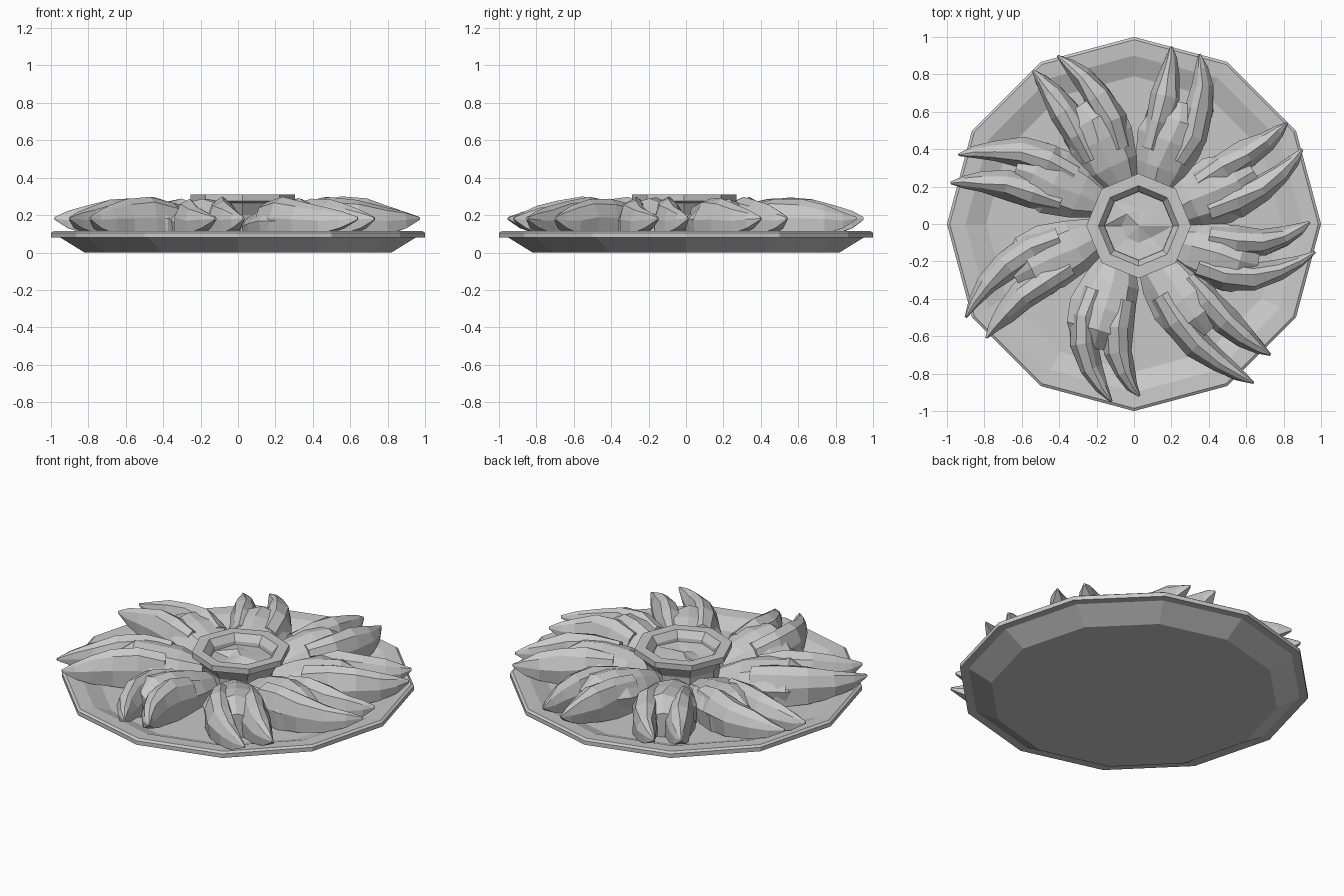
import bpy, bmesh, math, random
from mathutils import Vector

random.seed(4)
old = bpy.data.objects.get("Cube")
if old:
    bpy.data.objects.remove(old, do_unlink=True)

stone = bpy.data.materials.new("stone_grey")
stone.use_nodes = True
colour = (0.58, 0.58, 0.58, 1)
stone.diffuse_color = colour
stone.node_tree.nodes["Principled BSDF"].inputs["Base Color"].default_value = colour


def finish(bm, name):
    bmesh.ops.recalc_face_normals(bm, faces=bm.faces)
    mesh = bpy.data.meshes.new(name)
    bm.to_mesh(mesh)
    bm.free()
    mesh.materials.append(stone)
    obj = bpy.data.objects.new(name, mesh)
    bpy.context.collection.objects.link(obj)
    return obj


def bridge(bm, rings):
    """Join neighbouring rings with quads and cap both ends."""
    n = len(rings[0])
    for a, b in zip(rings, rings[1:]):
        for i in range(n):
            j = (i + 1) % n
            bm.faces.new((a[i], a[j], b[j], b[i]))
    bm.faces.new(rings[0])
    bm.faces.new(rings[-1])


def lathe(name, profile, sides, centre=(0, 0)):
    bm = bmesh.new()
    rings = []
    for r, z in profile:
        rings.append([bm.verts.new((centre[0] + r * math.cos(math.tau * i / sides),
                                    centre[1] + r * math.sin(math.tau * i / sides), z))
                      for i in range(sides)])
    bridge(bm, rings)
    return finish(bm, name)


# Faceted cross-section: side factor, height factor
SECTION = [(-0.9, 0), (-1, 0.5), (-0.6, 0.86), (0.05, 1), (0.6, 0.88), (1, 0.5), (0.9, 0)]


def loft(bm, path, widths, tops, bottoms):
    """Sweep the faceted section along a flat path."""
    rings = []
    for k, p in enumerate(path):
        ahead = path[min(k + 1, len(path) - 1)] - path[max(k - 1, 0)]
        side = Vector((-ahead.y, ahead.x)).normalized()
        rough = min(0.01, widths[k] * 0.12)
        ring = []
        for s, h in SECTION:
            q = p + side * (s * widths[k] + random.uniform(-rough, rough))
            z = bottoms[k] + h * (tops[k] - bottoms[k])
            if h > 0:
                z += random.uniform(-rough, rough)
            ring.append(bm.verts.new((q.x, q.y, z)))
        rings.append(ring)
    bridge(bm, rings)


def flame(name, degrees, tips):
    bm = bmesh.new()
    a = math.radians(degrees)
    out = Vector((math.cos(a), math.sin(a)))
    left = Vector((-out.y, out.x))

    # Broad domed body
    path = [out * r + left * v for r, v in
            ((0.2, -0.02), (0.33, -0.01), (0.48, 0), (0.6, 0), (0.7, 0.02))]
    loft(bm, path, (0.09, 0.15, 0.18, 0.165, 0.1),
         (0.2, 0.25, 0.285, 0.285, 0.22), (0.065,) * 5)

    # Two curving tongues ending in points
    for tip, start_v, bend_v in zip(tips, (0.08, -0.08), (0.1, -0.13)):
        start = out * 0.4 + left * start_v
        bend = out * 0.72 + left * bend_v
        end = Vector(tip)
        path = [start * (1 - t) ** 2 + bend * (2 * t * (1 - t)) + end * t * t
                for t in (0, 0.25, 0.5, 0.72, 0.88, 1)]
        loft(bm, path, (0.07, 0.085, 0.077, 0.055, 0.033, 0.006),
             (0.26, 0.293, 0.28, 0.25, 0.22, 0.19),
             (0.065, 0.065, 0.08, 0.1, 0.13, 0.175))
    return finish(bm, name)


# Shallow twelve-sided dish
lathe("dish", [(0.82, 0), (0.95, 0.08), (1, 0.08), (1, 0.105), (0.985, 0.115),
               (0.9, 0.11), (0.79, 0.068)], 12)

# Ring of flames: body direction, left tip, right tip
FLAMES = [
    (22, (0.82, 0.54), (0.9, 0.4)),
    (66, (0.2, 0.95), (0.35, 0.91)),
    (112, (-0.54, 0.82), (-0.41, 0.9)),
    (152, (-0.98, 0.22), (-0.94, 0.37)),
    (202, (-0.79, -0.61), (-0.9, -0.5)),
    (250, (0.03, -0.92), (-0.12, -0.95)),
    (303, (0.73, -0.7), (0.64, -0.85)),
    (339, (0.94, 0.01), (0.97, -0.15)),
]
for i, (direction, tip_a, tip_b) in enumerate(FLAMES):
    flame("flame_%d" % (i + 1), direction, (tip_a, tip_b))

# Octagonal collar in the middle
HUB = (0.025, -0.01)
collar = [(0.2, 0.065), (0.21, 0.2), (0.25, 0.265), (0.28, 0.275), (0.28, 0.31),
          (0.215, 0.31), (0.185, 0.27), (0.18, 0.22)]
lathe("collar", collar, 8, HUB)

# Crumpled core inside the collar
bm = bmesh.new()
rings = []
for r, z, rough in ((0.185, 0.25, 0.006), (0.09, 0.25, 0.025)):
    rings.append([bm.verts.new((HUB[0] + r * math.cos(math.tau * i / 8),
                                HUB[1] + r * math.sin(math.tau * i / 8),
                                z + random.uniform(-rough, rough))) for i in range(8)])
middle = bm.verts.new((HUB[0], HUB[1], 0.265))
for i in range(8):
    j = (i + 1) % 8
    outer, inner = rings
    bm.faces.new((outer[i], outer[j], inner[i]))
    bm.faces.new((outer[j], inner[j], inner[i]))
    bm.faces.new((inner[i], inner[j], middle))
finish(bm, "core")
